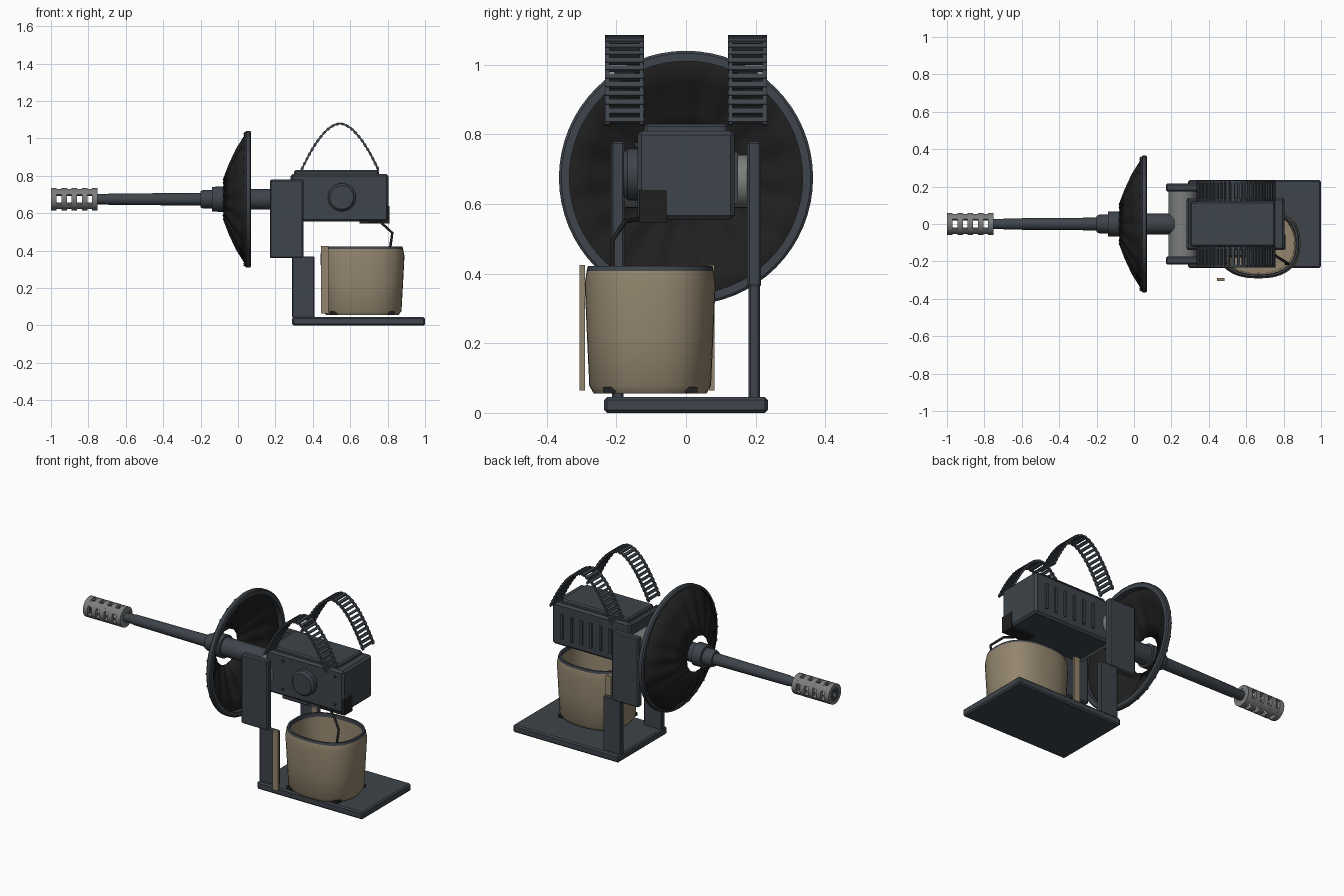
import bpy, bmesh, math
from mathutils import Matrix, Vector

if "Cube" in bpy.data.objects:
    bpy.data.objects.remove(bpy.data.objects["Cube"])


def mat(name, col):
    m = bpy.data.materials.new(name)
    m.diffuse_color = (*col, 1)
    m.use_nodes = True
    m.node_tree.nodes["Principled BSDF"].inputs["Base Color"].default_value = m.diffuse_color
    return m


SLATE = mat("slate metal", (0.048, 0.058, 0.070))
BLACK = mat("black metal", (0.014, 0.014, 0.014))
GREY = mat("light grey steel", (0.20, 0.205, 0.205))
TAN = mat("tan canvas", (0.29, 0.235, 0.155))
AXIS_Z = 0.675


def finish(bm, name, mats, smooth=True):
    bmesh.ops.recalc_face_normals(bm, faces=bm.faces)
    me = bpy.data.meshes.new(name)
    bm.to_mesh(me)
    bm.free()
    ob = bpy.data.objects.new(name, me)
    bpy.context.collection.objects.link(ob)
    for m in mats:
        me.materials.append(m)
    if smooth:
        bpy.context.view_layer.objects.active = ob
        ob.select_set(True)
        bpy.ops.object.shade_smooth_by_angle(angle=math.radians(35))
        ob.select_set(False)
    return ob


def add_box(bm, lo, hi):
    lo, hi = Vector(lo), Vector(hi)
    m = Matrix.Translation((lo + hi) / 2) @ Matrix.Diagonal((*(hi - lo), 1))
    bmesh.ops.create_cube(bm, size=1, matrix=m)


def box(name, lo, hi, m, bevel=0.0):
    bm = bmesh.new()
    add_box(bm, lo, hi)
    if bevel:
        bmesh.ops.bevel(bm, geom=bm.edges[:], offset=bevel, segments=1, affect='EDGES')
    return finish(bm, name, [m], False)


def add_rings(bm, rings, closed=False, caps=False):
    """Skin a list of equally long rings of points."""
    vs = [[bm.verts.new(p) for p in r] for r in rings]
    n = len(vs[0])
    pairs = list(zip(vs, vs[1:])) + ([(vs[-1], vs[0])] if closed else [])
    faces = [[bm.faces.new((a[i], a[(i + 1) % n], b[(i + 1) % n], b[i])) for i in range(n)]
             for a, b in pairs]
    if caps:
        bm.faces.new(vs[0])
        bm.faces.new(vs[-1])
    return faces


def circle_x(x, r, n):
    return [(x, r * math.cos(2 * math.pi * i / n), AXIS_Z + r * math.sin(2 * math.pi * i / n))
            for i in range(n)]


def lathe_x(name, profile, m, n=32, closed=False, caps=True):
    bm = bmesh.new()
    add_rings(bm, [circle_x(x, r, n) for x, r in profile], closed, caps)
    return finish(bm, name, [m])


def disc_y(name, x, z, r, y0, y1, m, bevel=0.0):
    bm = bmesh.new()
    rings = [(y0, r), (y1 - math.copysign(bevel, y1 - y0), r), (y1, r - bevel)] if bevel else [(y0, r), (y1, r)]
    add_rings(bm, [[(x + q * math.cos(a * math.pi / 16), y, z + q * math.sin(a * math.pi / 16))
                    for a in range(32)] for y, q in rings], caps=True)
    return finish(bm, name, [m])


# base and the two stepped support arms
box("base_plate", (0.29, -0.235, 0), (1.0, 0.235, 0.045), SLATE, 0.008)
for side, tag in ((-1, "front"), (1, "rear")):
    def span(a, b):
        return sorted((a * side, b * side))
    a, b = span(0.18, 0.212)
    box(tag + "_lower_arm", (0.29, a, 0.04), (0.41, b, 0.37), SLATE, 0.005)
    a, b = span(0.175, 0.216)
    box(tag + "_upper_arm", (0.17, a, 0.36), (0.35, b, 0.78), SLATE, 0.007)
disc_y("trunnion", 0.26, 0.665, 0.076, -0.176, 0.176, GREY)

# receiver with lid, side hub, louvres and rivets
box("receiver", (0.28, -0.14, 0.555), (0.805, 0.14, 0.81), SLATE, 0.012)
box("receiver_lid", (0.30, -0.12, 0.80), (0.755, 0.12, 0.83), SLATE, 0.008)
box("rear_block", (0.65, -0.135, 0.545), (0.809, -0.055, 0.64), BLACK)
disc_y("side_hub", 0.555, 0.685, 0.075, -0.13, -0.18, SLATE, 0.012)
bm = bmesh.new()
for i in range(6):
    x = 0.40 + i * 0.065
    add_box(bm, (x, 0.135, 0.60), (x + 0.014, 0.15, 0.75))
finish(bm, "side_louvres", [SLATE], False)
bm = bmesh.new()
for x in (0.40, 0.75):
    for z in (0.60, 0.77):
        add_box(bm, (x - 0.006, -0.147, z - 0.006), (x + 0.006, -0.13, z + 0.006))
finish(bm, "receiver_rivets", [SLATE], False)

# barrel
lathe_x("barrel", [(-0.77, 0.027), (-0.70, 0.027), (-0.69, 0.030), (-0.20, 0.034), (-0.20, 0.043),
                   (-0.185, 0.050), (-0.14, 0.050), (-0.14, 0.066), (-0.08, 0.068), (-0.08, 0.055),
                   (0.29, 0.055)], SLATE)

# slotted muzzle brake: five rings joined by four bars
bm = bmesh.new()
for i in range(5):
    x0 = -1 + i * 0.055
    x1 = x0 + 0.03
    add_rings(bm, [circle_x(x, r, 32) for x, r in
                   ((x0, 0.04), (x0, 0.060), (x1, 0.060), (x1, 0.04))], closed=True)
for k in range(4):
    mid = math.pi / 4 + k * math.pi / 2
    sec = [(r, mid + d) for r, ds in ((0.0595, (-0.33, -0.11, 0.11, 0.33)),
                                      (0.0405, (0.33, -0.33))) for d in ds]
    add_rings(bm, [[(x, r * math.cos(t), AXIS_Z + r * math.sin(t)) for r, t in sec]
                   for x in (-0.995, -0.755)], caps=True)
finish(bm, "muzzle_brake", [GREY])
lathe_x("muzzle_back_cap", [(-0.775, 0.058), (-0.752, 0.058)], GREY)
lathe_x("muzzle_front_ring", [(-1.0, 0.018), (-1.0, 0.045), (-0.975, 0.045), (-0.975, 0.018)],
        SLATE, closed=True, caps=False)

# pleated dish shield with rim and rim studs
bm = bmesh.new()
N = 96
rings = []
for x, r, amp in ((-0.08, 0.105, 0.002), (-0.045, 0.19, 0.005), (-0.005, 0.275, 0.006), (0.04, 0.352, 0.0)):
    ring = circle_x(x, r, N)
    rings.append([(p[0] + amp * math.cos(2 * math.pi * i * 16 / N), p[1], p[2])
                  for i, p in enumerate(ring)])
add_rings(bm, rings)
dish = finish(bm, "dish_shield", [BLACK])
sol = dish.modifiers.new("thickness", 'SOLIDIFY')
sol.thickness = 0.005
lathe_x("dish_rim", [(0.038, 0.335), (0.038, 0.358), (0.045, 0.365), (0.065, 0.365), (0.07, 0.358),
                     (0.07, 0.335)], SLATE, n=64, closed=True, caps=False)
bm = bmesh.new()
for x, y, z in circle_x(0.036, 0.352, 28):
    bmesh.ops.create_icosphere(bm, subdivisions=1, radius=0.007, matrix=Matrix.Translation((x, y, z)))
finish(bm, "rim_studs", [SLATE])


# ladder belts arching over the receiver
def arch(u):
    return Vector((0.545 + 0.207 * u, 0, 0.828 + 0.252 * (1 - abs(u) ** 1.8)))


dense = [arch(-1 + i / 300) for i in range(601)]
lengths = [0.0]
for p, q in zip(dense, dense[1:]):
    lengths.append(lengths[-1] + (q - p).length)
LINKS = 24


def at(t):
    s = t * lengths[-1]
    return dense[min(range(601), key=lambda i: abs(lengths[i] - s))]


for side, tag in ((-1, "front"), (1, "rear")):
    bm = bmesh.new()
    for i in range(LINKS):
        p, q = at(i / LINKS), at((i + 1) / LINKS)
        d = q - p
        frame = Matrix.Translation((p + q) / 2 + Vector((0, side * 0.177, 0))) \
            @ Matrix.Rotation(-math.atan2(d.z, d.x), 4, 'Y')
        parts = [(0, d.length * 0.55, 0.112, 0.014)] + [(s * 0.049, d.length * 1.05, 0.012, 0.009) for s in (-1, 1)]
        for y, lx, ly, lz in parts:
            bmesh.ops.create_cube(bm, size=1, matrix=frame @ Matrix.Translation((0, y, 0))
                                  @ Matrix.Diagonal((lx, ly, lz, 1)))
    finish(bm, tag + "_belt", [SLATE], False)

# canvas bucket: rounded-square tub with a dark rim
CX, CY = 0.665, -0.103


def tub_ring(z, s, n=40):
    out = []
    for i in range(n):
        c, d = math.cos(2 * math.pi * i / n), math.sin(2 * math.pi * i / n)
        out.append((CX + 0.225 * s * math.copysign(abs(c) ** 0.82, c),
                    CY + 0.188 * s * math.copysign(abs(d) ** 0.82, d), z))
    return out


bm = bmesh.new()
bands = add_rings(bm, [tub_ring(z, s) for z, s in (
    (0.055, 0.86), (0.078, 0.93), (0.22, 0.965), (0.37, 1.0), (0.408, 0.97), (0.422, 0.95),
    (0.422, 0.90), (0.40, 0.89), (0.09, 0.85))], caps=True)
for k in (4, 5, 6):
    for f in bands[k]:
        f.material_index = 1
finish(bm, "bucket", [TAN, SLATE])
bm = bmesh.new()
for sx in (-1, 1):
    for sy in (-1, 1):
        x, y = CX + sx * 0.155, CY + sy * 0.118
        add_box(bm, (x - 0.018, y - 0.018, 0.058), (x + 0.018, y + 0.018, 0.074))
finish(bm, "bucket_feet", [BLACK], False)

# upright slats beside the bucket
for tag, y in (("front_slat", -0.298), ("rear_slat", 0.074)):
    box(tag, (0.445, y - 0.008, 0.065), (0.483, y + 0.008, 0.425), TAN)

# bent wire hanging from the receiver into the bucket
cu = bpy.data.curves.new("hanging_wire", 'CURVE')
cu.dimensions = '3D'
cu.bevel_depth = 0.007
cu.bevel_resolution = 1
sp = cu.splines.new('POLY')
pts = [(0.70, -0.13, 0.558), (0.765, -0.175, 0.55), (0.825, -0.212, 0.495), (0.81, -0.212, 0.39)]
sp.points.add(len(pts) - 1)
for pt, co in zip(sp.points, pts):
    pt.co = (*co, 1)
wire = bpy.data.objects.new("hanging_wire", cu)
bpy.context.collection.objects.link(wire)
cu.materials.append(BLACK)
